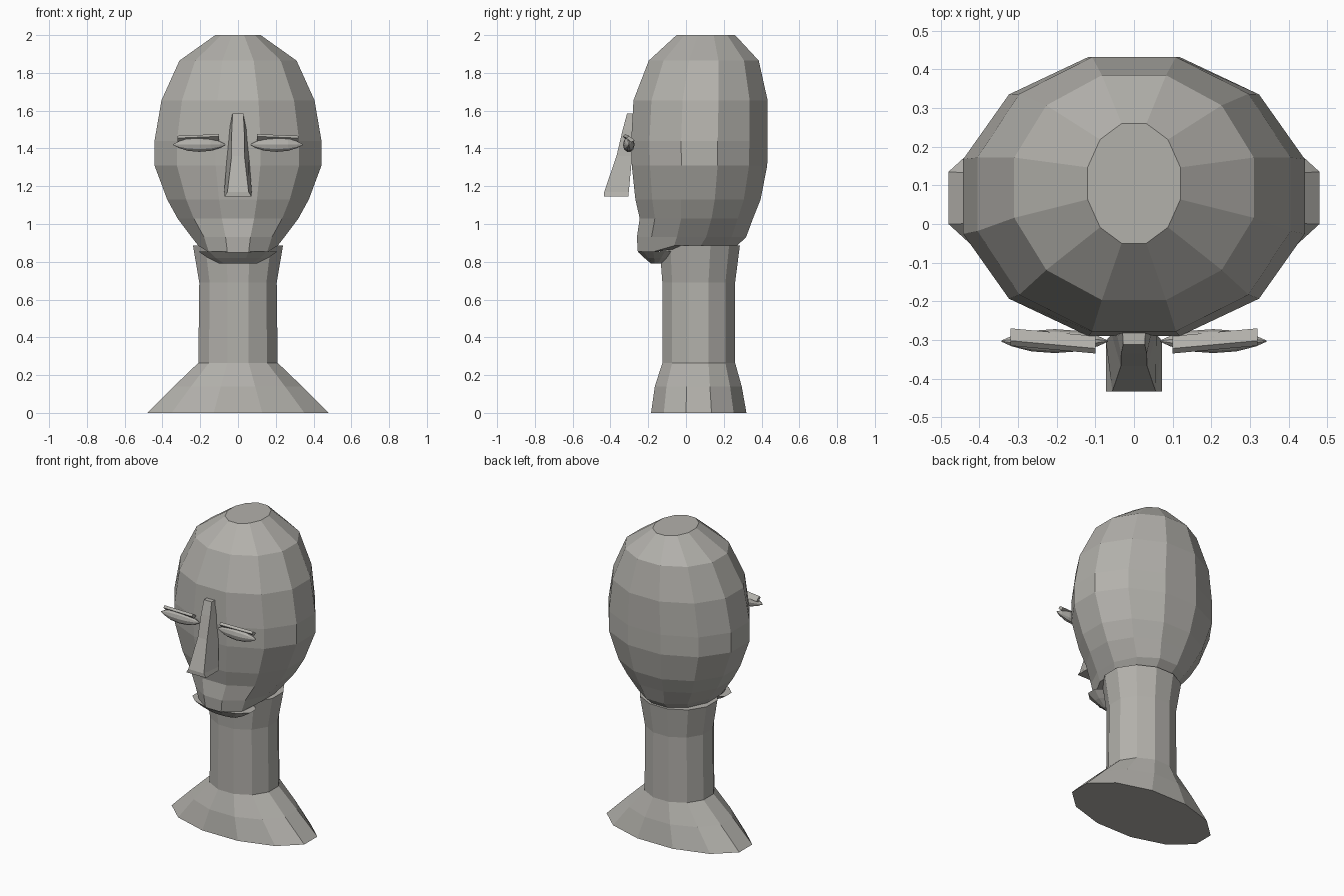
import bpy, bmesh, math

if "Cube" in bpy.data.objects:
    bpy.data.objects.remove(bpy.data.objects["Cube"])

stone = bpy.data.materials.new("warm grey")
stone.diffuse_color = (0.45, 0.44, 0.41, 1)
stone.use_nodes = True
stone.node_tree.nodes["Principled BSDF"].inputs["Base Color"].default_value = stone.diffuse_color


def loft(name, rings):
    """Skin a stack of equal-length rings and cap both ends."""
    bm = bmesh.new()
    loops = [[bm.verts.new(p) for p in ring] for ring in rings]
    n = len(loops[0])
    for a, b in zip(loops, loops[1:]):
        for i in range(n):
            j = (i + 1) % n
            bm.faces.new((a[i], a[j], b[j], b[i]))
    bm.faces.new(loops[0][::-1])
    bm.faces.new(loops[-1])
    bmesh.ops.recalc_face_normals(bm, faces=bm.faces)
    mesh = bpy.data.meshes.new(name)
    bm.to_mesh(mesh)
    bm.free()
    mesh.materials.append(stone)
    ob = bpy.data.objects.new(name, mesh)
    bpy.context.collection.objects.link(ob)
    return ob


def oval(z, half_x, y0, y1, z_back=None):
    """Twelve-sided oval with flat sides; z_back raises the rear half."""
    c = math.cos(math.radians(15))
    pts = []
    for k in range(12):
        a = math.radians(15 + 30 * k)
        y = (y0 + y1) / 2 + (y1 - y0) / 2 * math.sin(a) / c
        up = z_back is not None and math.sin(a) > -0.5
        pts.append((half_x * math.cos(a) / c, y, z_back if up else z))
    return pts


# Neck with flared shoulders
loft("neck", [oval(*r) for r in (
    (0, 0.48, -0.185, 0.32), (0.14, 0.34, -0.165, 0.295),
    (0.265, 0.21, -0.125, 0.26), (0.69, 0.205, -0.125, 0.26),
    (0.885, 0.238, -0.14, 0.285))])

# Head, with a lower front edge at the jaw
loft("head", [oval(*r) for r in (
    (0.85, 0.21, -0.255, 0.27, 0.885), (0.93, 0.245, -0.26, 0.318),
    (1.03, 0.32, -0.245, 0.355), (1.13, 0.375, -0.268, 0.395),
    (1.31, 0.442, -0.287, 0.43), (1.44, 0.442, -0.29, 0.432),
    (1.655, 0.405, -0.278, 0.432), (1.865, 0.31, -0.197, 0.385),
    (2.0, 0.12, -0.05, 0.26))])

# Underside of the chin
loft("chin", [oval(0.79, 0.10, -0.185, -0.13),
              oval(0.82, 0.16, -0.22, -0.08),
              oval(0.855, 0.21, -0.255, -0.03)])

# Nose: height, front half width, back half width, front y, back y
loft("nose", [[(-f, yf, z), (f, yf, z), (b, yb, z), (-b, yb, z)]
              for z, f, b, yf, yb in (
    (1.145, 0.072, 0.072, -0.433, -0.305), (1.17, 0.056, 0.073, -0.433, -0.303),
    (1.36, 0.034, 0.058, -0.368, -0.285), (1.50, 0.033, 0.046, -0.335, -0.278),
    (1.585, 0.028, 0.030, -0.312, -0.27))])

# Almond eyes and the slanted lids above them
for side, label in ((-1, "left"), (1, "right")):
    rings = []
    for dx, r in ((-0.138, 0.05), (-0.11, 0.45), (-0.06, 0.86), (0, 1),
                  (0.06, 0.86), (0.11, 0.45), (0.138, 0.05)):
        rings.append([(side * (0.205 + dx),
                       -0.303 + 0.031 * r * math.cos(k * math.pi / 5),
                       1.42 + 0.04 * r * math.sin(k * math.pi / 5))
                      for k in range(10)])
    loft(label + "_eye", rings)
    loft(label + "_eyelid", [
        [(side * x, -0.335 + d, z), (side * x, -0.312 + d, z - 0.022),
         (side * x, -0.29 + d, z - 0.012), (side * x, -0.322 + d, z + 0.012)]
        for x, d, z in ((0.10, 0, 1.464), (0.32, 0.02, 1.455))])
